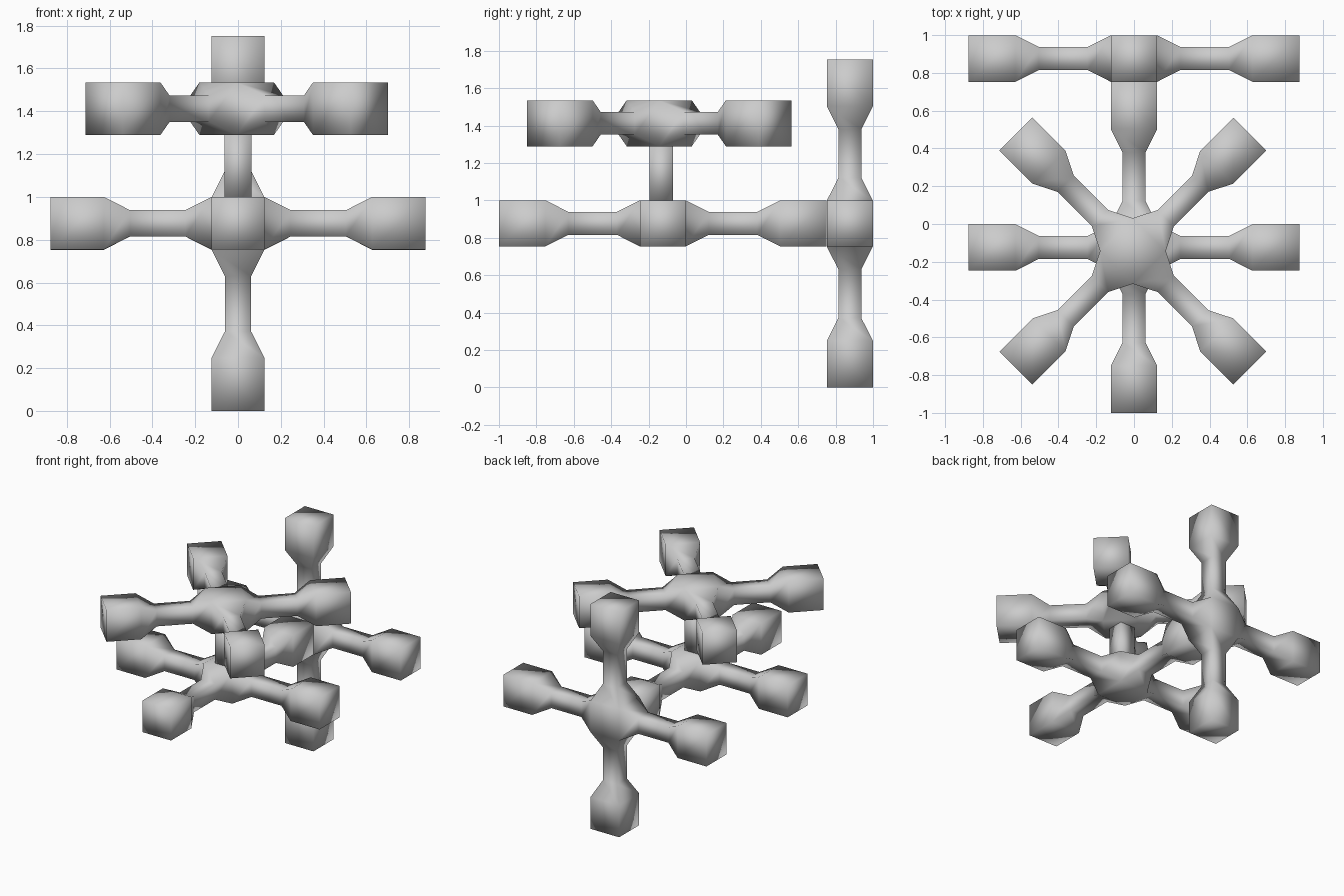
import bpy, bmesh, math
from mathutils import Matrix, Vector

if "Cube" in bpy.data.objects:
    bpy.data.objects.remove(bpy.data.objects["Cube"])

HUB, THIN = 0.123, 0.061   # half widths of the blocks and of the slim rods
# (distance from centre, half width) along each arm
ARM = [(0.246, THIN), (0.504, THIN), (0.627, HUB), (0.876, HUB)]


def finish(bm, name):
    bmesh.ops.recalc_face_normals(bm, faces=bm.faces)
    mesh = bpy.data.meshes.new(name)
    bm.to_mesh(mesh)
    bm.free()
    mesh.shade_smooth()
    obj = bpy.data.objects.new(name, mesh)
    bpy.context.collection.objects.link(obj)
    return obj


def cross(name, location, axes, angle=0):
    """Cube hub with four arms extruded from its sides along the two given axes."""
    bm = bmesh.new()
    bmesh.ops.create_cube(bm, size=2 * HUB)
    bm.normal_update()
    sides = [f for f in bm.faces if any(abs(f.normal[a]) > 0.9 for a in axes)]
    for face in sides:
        direction = face.normal.copy()
        width = HUB
        for dist, half in ARM:
            face = bmesh.ops.extrude_discrete_faces(bm, faces=[face])["faces"][0]
            for v in face.verts:
                across = v.co - direction * v.co.dot(direction)
                v.co = direction * dist + across * (half / width)
            width = half
    bm.transform(Matrix.Translation(Vector(location)) @ Matrix.Rotation(angle, 4, 'Z'))
    return finish(bm, name)


# Upright cross at the back, flat cross in front, turned flat cross on top
cross("upright_cross", (0, 0.876, 0.876), (0, 2))
cross("lower_flat_cross", (0, -0.124, 0.877), (0, 1))
cross("upper_turned_cross", (-0.006, -0.143, 1.412), (0, 1), math.radians(45))

# Square post joining the two flat crosses
bm = bmesh.new()
bmesh.ops.create_cube(bm, size=1)
bm.transform(Matrix.Translation((0, -0.132, 1.145)) @ Matrix.Diagonal((0.124, 0.124, 0.295, 1)))
finish(bm, "connecting_post")
